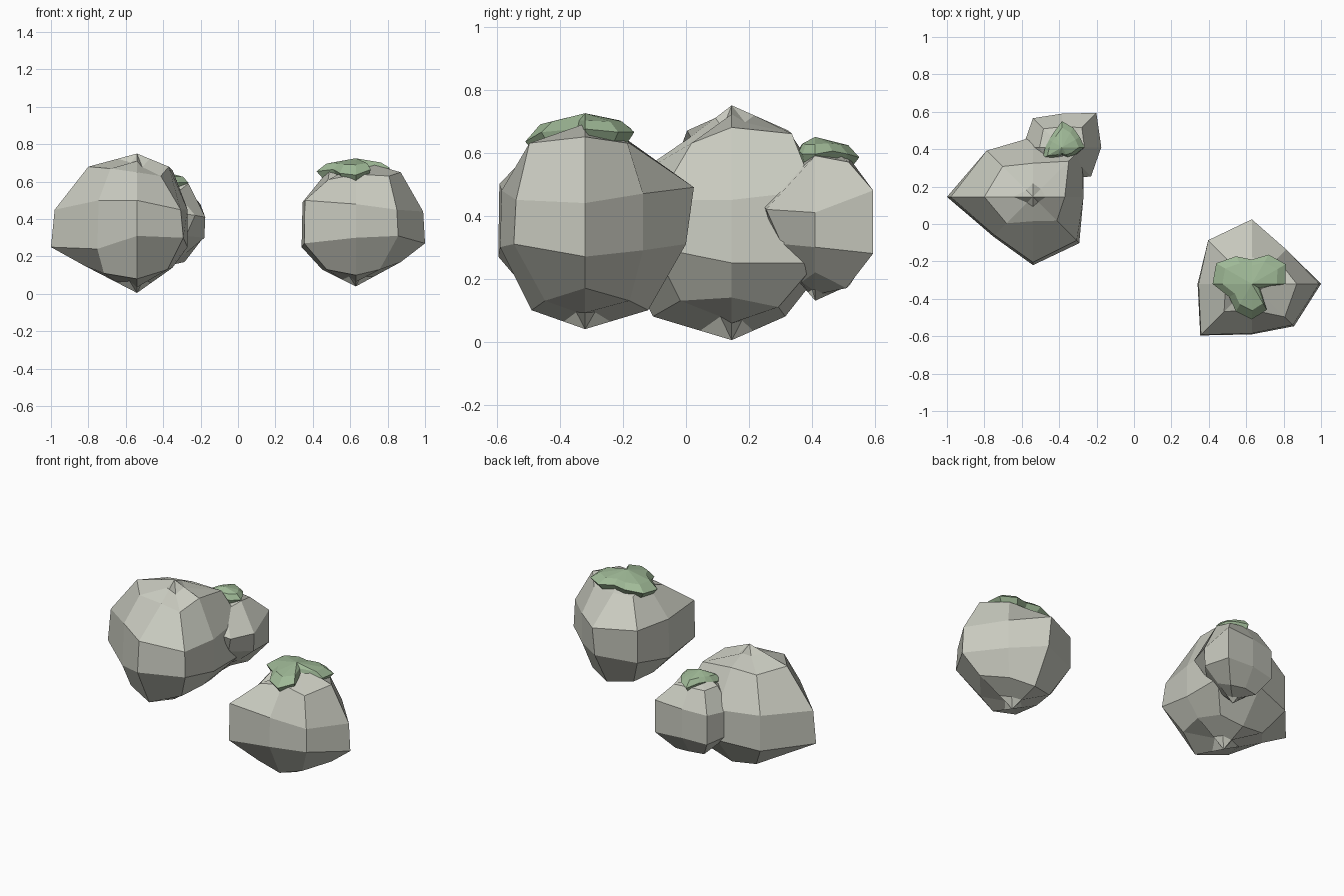
import bpy
import bmesh
import math

if "Cube" in bpy.data.objects:
    bpy.data.objects.remove(bpy.data.objects["Cube"], do_unlink=True)


def make_material(name, colour):
    mat = bpy.data.materials.new(name)
    mat.use_nodes = True
    mat.diffuse_color = (*colour, 1)
    mat.node_tree.nodes["Principled BSDF"].inputs["Base Color"].default_value = (*colour, 1)
    return mat


stone = make_material("pale grey stone", (0.58, 0.59, 0.52))
moss = make_material("soft green moss", (0.35, 0.49, 0.31))


def loft(name, centre, rings, bottom, top, material):
    """Join rings of (radius, height) points around a centre, closed by a pole at each end."""
    bm = bmesh.new()
    cx, cy = centre
    loops = []
    for ring in rings:
        step = math.tau / len(ring)
        loops.append([bm.verts.new((cx + r * math.cos(i * step), cy + r * math.sin(i * step), z))
                      for i, (r, z) in enumerate(ring)])
    low = bm.verts.new((cx, cy, bottom))
    high = bm.verts.new((cx, cy, top))
    count = len(loops[0])
    for i in range(count):
        j = (i + 1) % count
        bm.faces.new((low, loops[0][j], loops[0][i]))
        bm.faces.new((high, loops[-1][i], loops[-1][j]))
        for a, b in zip(loops, loops[1:]):
            bm.faces.new((a[i], a[j], b[j], b[i]))
    bmesh.ops.recalc_face_normals(bm, faces=bm.faces)
    mesh = bpy.data.meshes.new(name)
    bm.to_mesh(mesh)
    bm.free()
    mesh.materials.append(material)
    obj = bpy.data.objects.new(name, mesh)
    bpy.context.collection.objects.link(obj)
    return obj


def pinch(ring, pole):
    """Crease ring beside a pole: ridges run straight, the points between are tucked in."""
    points = []
    for i, (r, z) in enumerate(ring):
        inward, rise = ((0.4, 0.4), (0.22, 0.6))[i % 2]
        points.append((r * inward, pole + (z - pole) * rise))
    return points


def rock(name, centre, bottom, top, *rings):
    """Each ring holds eight radii and eight heights, counter-clockwise from +x."""
    body = [list(zip(r, z)) for r, z in rings]
    body = [pinch(body[0], bottom)] + body + [pinch(body[-1], top)]
    return loft(name, centre, body, bottom, top, stone)


def moss_cap(name, centre, top, thickness, drop, radii, sag):
    """Ragged leafy cap: undercut, drooping rim and raised crown."""
    under = [(r * 0.75, top - drop - thickness - s) for r, s in zip(radii, sag)]
    rim = [(r, top - drop - s) for r, s in zip(radii, sag)]
    crown = [(r * 0.75, top - drop * 0.5 - s * 0.3) for r, s in zip(radii, sag)]
    return loft(name, centre, [under, rim, crown], top - drop, top, moss)


# Large bare boulder
rock("large_boulder", (-0.54, 0.145), 0.005, 0.75,
     ((.19, .21, .17, .22, .28, .25, .25, .23), (.14, .11, .08, .10, .15, .11, .08, .13)),
     ((.27, .38, .32, .35, .46, .30, .365, .35), (.25, .25, .27, .24, .25, .24, .31, .30)),
     ((.27, .37, .32, .35, .44, .29, .35, .33), (.45, .48, .46, .46, .45, .50, .50, .45)),
     ((.17, .27, .18, .23, .26, .20, .13, .18), (.68, .66, .67, .66, .68, .67, .65, .63)))

# Small boulder leaning into the large one, with an overhanging snout
rock("small_boulder", (-0.385, 0.41), 0.13, 0.645,
     ((.11, .14, .11, .13, .11, .10, .06, .06), (.22, .17, .18, .18, .22, .20, .20, .19)),
     ((.205, .26, .18, .22, .21, .20, .13, .15), (.30, .28, .29, .28, .30, .32, .31, .31)),
     ((.21, .26, .18, .22, .21, .20, .17, .22), (.41, .48, .47, .46, .45, .46, .44, .42)),
     ((.12, .15, .11, .14, .12, .11, .07, .08), (.59, .57, .58, .58, .58, .57, .57, .54)))

# Separate mossy boulder
rock("mossy_boulder", (0.63, -0.32), 0.04, 0.72,
     ((.24, .20, .20, .21, .18, .22, .17, .18), (.17, .13, .10, .12, .13, .13, .10, .13)),
     ((.37, .26, .32, .33, .29, .39, .27, .32), (.27, .29, .31, .29, .25, .27, .30, .31)),
     ((.36, .26, .345, .33, .285, .385, .265, .31), (.44, .47, .49, .49, .49, .50, .48, .45)),
     ((.24, .19, .14, .19, .14, .21, .14, .25), (.65, .63, .63, .64, .67, .61, .64, .63)))

# Moss caps, with notches where the stone shows through
moss_cap("large_moss_cap", (0.63, -0.32), 0.725, 0.06, 0.04,
         (.18, .21, .18, .13, .17, .22, .21, .14, .17, .19, .16, .05),
         (.01, .02, .02, .01, .01, .02, .03, .02, .04, .05, .02, .01))
moss_cap("small_moss_cap", (-0.385, 0.41), 0.65, 0.045, 0.035,
         (.12, .11, .12, .14, .09, .08, .09, .12, .06, .04, .06, .08),
         (.02, .01, .02, .03, .01, .01, .02, .03, .01, .01, .01, .02))
